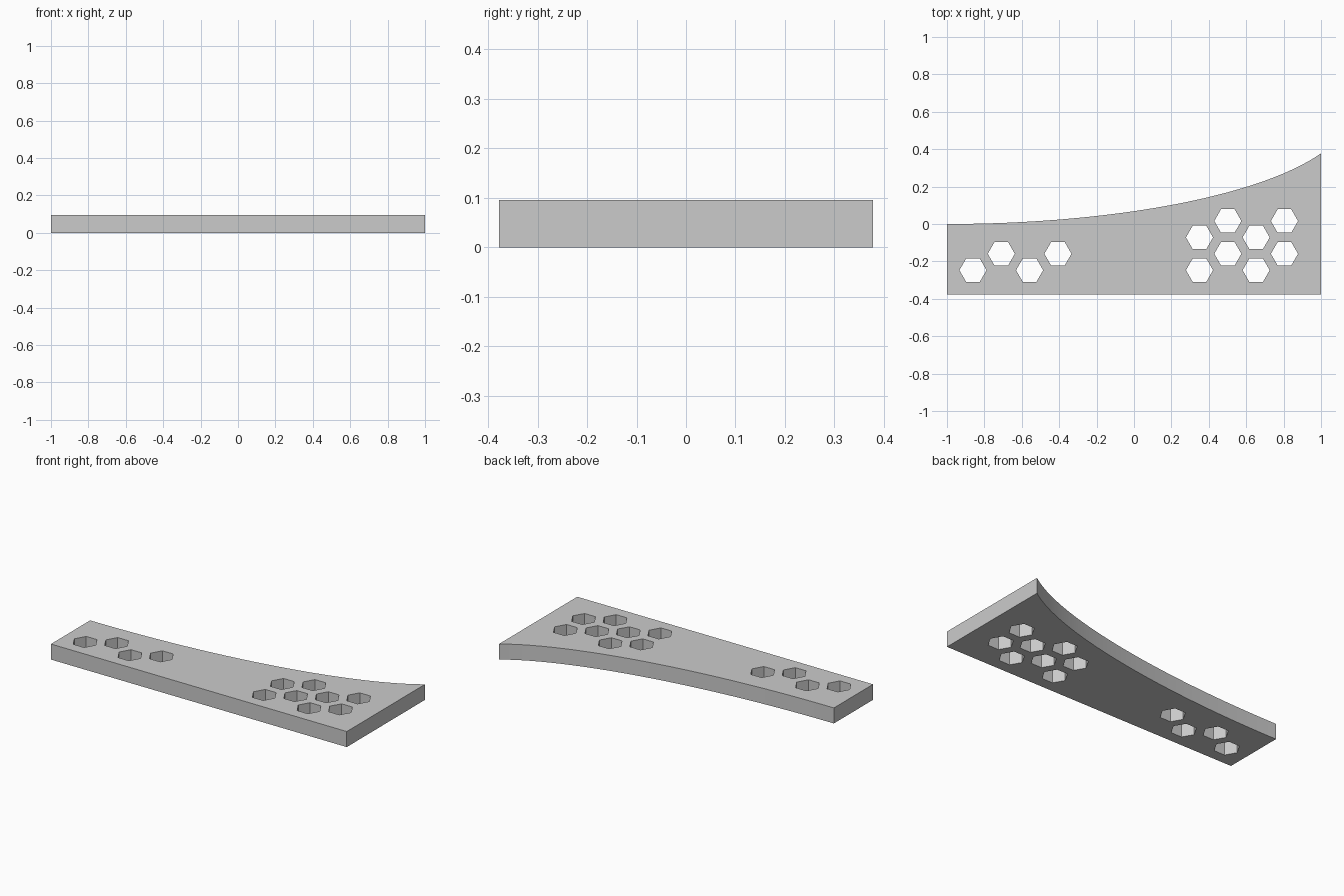
import bpy, bmesh, math

if "Cube" in bpy.data.objects:
    bpy.data.objects.remove(bpy.data.objects["Cube"])

HEIGHT = 0.095
HEX_RADIUS = 0.0725
COL, ROW = 0.1514, 0.0877          # honeycomb column and half-row spacing


def prism(bm, outline, z0, z1):
    """Closed vertical prism from a counter-clockwise outline."""
    low = [bm.verts.new((x, y, z0)) for x, y in outline]
    high = [bm.verts.new((x, y, z1)) for x, y in outline]
    bm.faces.new(low[::-1])
    bm.faces.new(high)
    n = len(outline)
    for i in range(n):
        j = (i + 1) % n
        bm.faces.new((low[i], low[j], high[j], high[i]))


def make_object(name, bm):
    mesh = bpy.data.meshes.new(name)
    bm.to_mesh(mesh)
    bm.free()
    obj = bpy.data.objects.new(name, mesh)
    bpy.context.collection.objects.link(obj)
    return obj


# Flared plate: straight front and ends, elliptical sweep along the back
def sweep(t, a=2.15):
    arc = lambda s: 1 - math.sqrt(1 - (s / a) ** 2)
    return 0.378 * arc(t) / arc(2)


STEPS = 48
# steps get finer towards the steep end of the sweep
params = [2 * math.sin(math.pi / 2 * i / STEPS) for i in range(STEPS + 1)]
back = [(t - 1, sweep(t)) for t in reversed(params)]
bm = bmesh.new()
prism(bm, [(-1, -0.378), (1, -0.378)] + back, 0, HEIGHT)
plate = make_object("flared_plate", bm)

# Hexagonal through holes, placed on the honeycomb grid (column, half row)
cells = [(0, 0), (1, 1), (2, 0), (3, 1)]
cells += [(c, r) for c in (8, 10) for r in (0, 2)]
cells += [(c, r) for c in (9, 11) for r in (1, 3)]
bm = bmesh.new()
for c, r in cells:
    cx, cy = -0.861 + COL * c, -0.247 + ROW * r
    ring = [(cx + HEX_RADIUS * math.cos(k * math.pi / 3),
             cy + HEX_RADIUS * math.sin(k * math.pi / 3)) for k in range(6)]
    prism(bm, ring, -0.1, HEIGHT + 0.1)
cutter = make_object("hexagon_cutter", bm)
cutter.hide_render = True

cut = plate.modifiers.new("hexagon_holes", 'BOOLEAN')
cut.operation = 'DIFFERENCE'
cut.solver = 'EXACT'
cut.object = cutter
bpy.context.view_layer.objects.active = plate
plate.select_set(True)
bpy.ops.object.modifier_apply(modifier=cut.name)
bpy.data.objects.remove(cutter)

# Plain grey finish, smooth along the sweep and crisp at the corners
grey = bpy.data.materials.new("plain_grey")
grey.diffuse_color = (0.6, 0.6, 0.6, 1)
grey.use_nodes = True
grey.node_tree.nodes["Principled BSDF"].inputs["Base Color"].default_value = grey.diffuse_color
plate.data.materials.clear()
plate.data.materials.append(grey)
bpy.ops.object.shade_smooth_by_angle(angle=math.radians(30))
